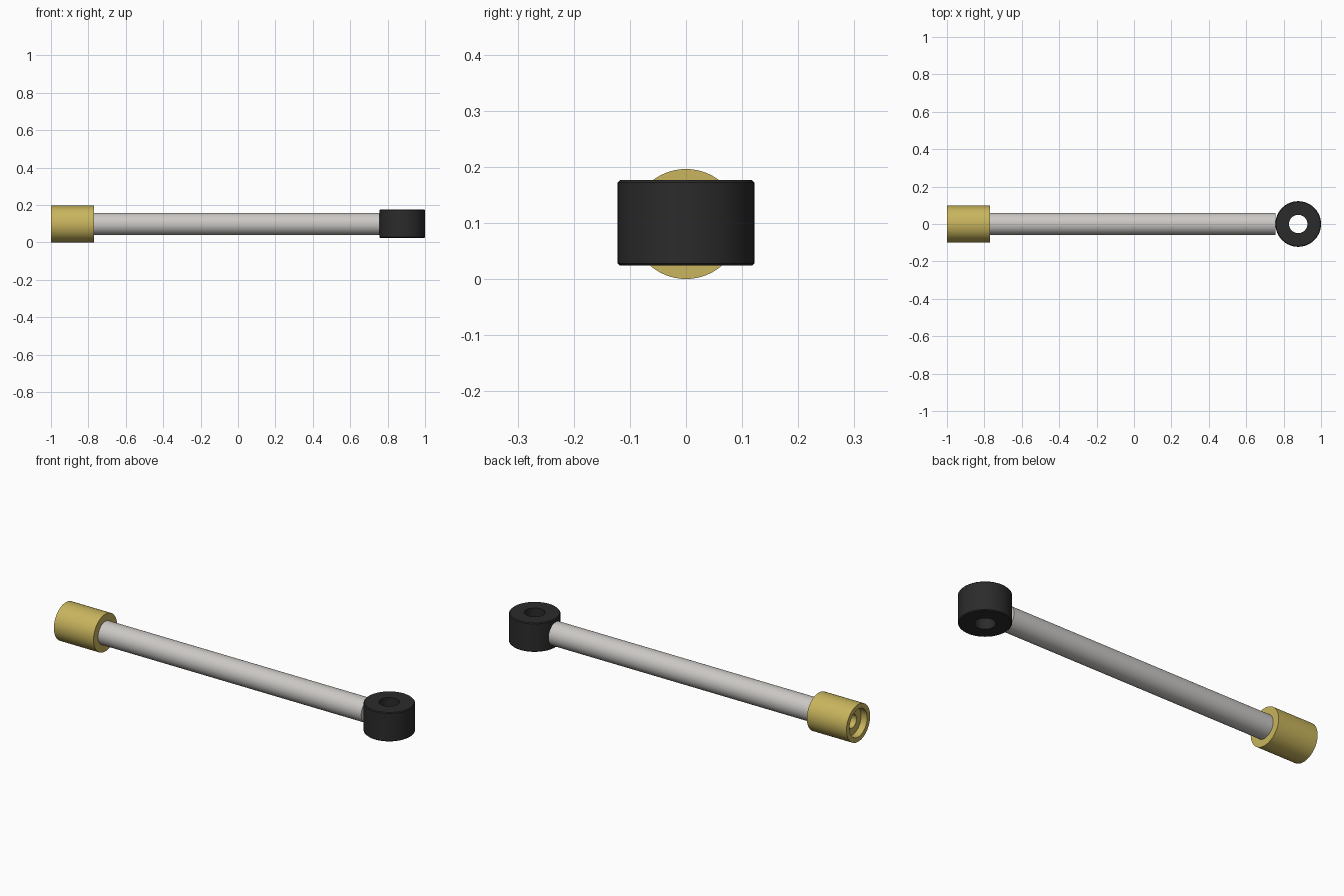
import bpy, bmesh, math
from mathutils import Matrix, Vector

cube = bpy.data.objects.get("Cube")
if cube:
    bpy.data.objects.remove(cube)

SEGMENTS = 64
AXIS_Z = 0.098


def make_material(name, rgb, metallic=0.0):
    mat = bpy.data.materials.new(name)
    mat.use_nodes = True
    mat.diffuse_color = (*rgb, 1)
    bsdf = mat.node_tree.nodes["Principled BSDF"]
    bsdf.inputs["Base Color"].default_value = (*rgb, 1)
    bsdf.inputs["Roughness"].default_value = 0.5
    return mat


def lathe(name, profile, mat, location, along_x=False):
    """Revolve a closed (radius, height) outline around its own axis."""
    bm = bmesh.new()
    verts = [bm.verts.new((r, 0, h)) for r, h in profile]
    edges = [bm.edges.new((a, b)) for a, b in zip(verts, verts[1:] + verts[:1])
             if a.co.x > 0 or b.co.x > 0]
    bmesh.ops.spin(bm, geom=verts + edges, axis=(0, 0, 1), cent=(0, 0, 0),
                   angle=math.tau, steps=SEGMENTS)
    bmesh.ops.remove_doubles(bm, verts=bm.verts[:], dist=1e-5)
    bmesh.ops.recalc_face_normals(bm, faces=bm.faces[:])
    if along_x:
        bm.transform(Matrix.Rotation(math.pi / 2, 4, "Y"))
    mesh = bpy.data.meshes.new(name)
    bm.to_mesh(mesh)
    bm.free()
    mesh.materials.append(mat)
    obj = bpy.data.objects.new(name, mesh)
    obj.location = location
    bpy.context.collection.objects.link(obj)
    bpy.ops.object.select_all(action="DESELECT")
    obj.select_set(True)
    bpy.context.view_layer.objects.active = obj
    bpy.ops.object.shade_smooth_by_angle(angle=math.radians(30))
    return obj


brass = make_material("brass", (0.58, 0.46, 0.11))
steel = make_material("light_steel", (0.60, 0.58, 0.56))
rubber = make_material("black_rubber", (0.024, 0.024, 0.024))

# Brass end fitting: cylinder with a counterbore and a blind hole
lathe("end_fitting", [
    (0, 0.23), (0.098, 0.23), (0.098, 0), (0.073, 0),
    (0.073, 0.035), (0.035, 0.035), (0.035, 0.15), (0, 0.15),
], brass, Vector((-1, 0, AXIS_Z)), along_x=True)

# Straight rod seated in the fitting and butting against the eye
lathe("rod", [(0, 0), (0.06, 0), (0.06, 0.987), (0.06, 1.537), (0, 1.537)],
      steel, Vector((-0.78, 0, AXIS_Z)), along_x=True)

# Upright ring with slightly bevelled outer edges
R, HOLE, HALF, BEVEL = 0.122, 0.049, 0.076, 0.004
lathe("eye_ring", [
    (HOLE, -HALF), (R - BEVEL, -HALF), (R, BEVEL - HALF),
    (R, HALF - BEVEL), (R - BEVEL, HALF), (HOLE, HALF),
], rubber, Vector((1 - R, 0, AXIS_Z + 0.002)))
